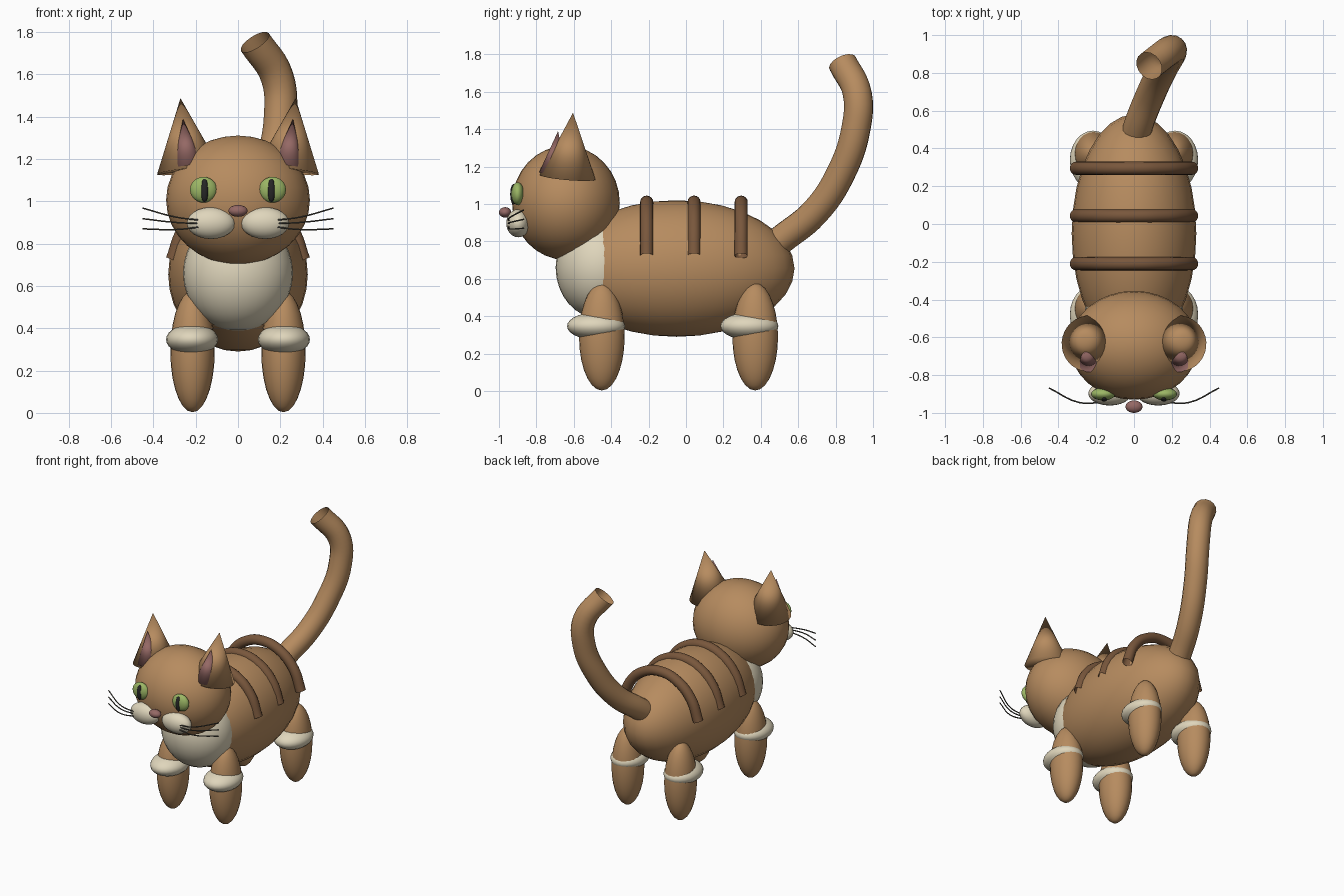
import bpy, math
from mathutils import Vector

if "Cube" in bpy.data.objects:
    bpy.data.objects.remove(bpy.data.objects["Cube"])


def material(name, rgb):
    m = bpy.data.materials.new(name)
    m.diffuse_color = (*rgb, 1)
    m.use_nodes = True
    m.node_tree.nodes["Principled BSDF"].inputs["Base Color"].default_value = m.diffuse_color
    return m


FUR = material("fur", (0.47, 0.26, 0.115))
CREAM = material("cream", (0.74, 0.67, 0.50))
DARK = material("dark_fur", (0.19, 0.095, 0.045))
PINK = material("pink", (0.30, 0.14, 0.13))
GREEN = material("green", (0.33, 0.47, 0.13))
BLACK = material("black", (0.02, 0.02, 0.02))
GREY = material("whisker_grey", (0.08, 0.075, 0.06))


def finish(name, mat):
    ob = bpy.context.object
    ob.name = name
    ob.data.materials.append(mat)
    bpy.ops.object.shade_smooth()
    return ob


def ball(name, loc, radii, mat, segments=32, rings=16):
    bpy.ops.mesh.primitive_uv_sphere_add(segments=segments, ring_count=rings, location=loc)
    bpy.context.object.scale = radii
    return finish(name, mat)


def cone(name, base, tip, radius, mat):
    base, tip = Vector(base), Vector(tip)
    axis = tip - base
    bpy.ops.mesh.primitive_cone_add(vertices=32, radius1=radius, radius2=0,
                                    depth=axis.length, location=(base + tip) / 2)
    bpy.context.object.rotation_euler = axis.to_track_quat('Z', 'Y').to_euler()
    return finish(name, mat)


def tube(name, points, radius, mat, resolution=6, bevel=6):
    cu = bpy.data.curves.new(name, 'CURVE')
    cu.dimensions = '3D'
    cu.bevel_depth, cu.bevel_resolution, cu.resolution_u = radius, bevel, resolution
    sp = cu.splines.new('BEZIER')
    sp.bezier_points.add(len(points) - 1)
    for bp, p in zip(sp.bezier_points, points):
        bp.co = p
        bp.handle_left_type = bp.handle_right_type = 'AUTO'
    ob = bpy.data.objects.new(name, cu)
    bpy.context.collection.objects.link(ob)
    bpy.ops.object.select_all(action='DESELECT')
    ob.select_set(True)
    bpy.context.view_layer.objects.active = ob
    bpy.ops.object.convert(target='MESH')
    return finish(name, mat)


# Torso, chest, head and nose
ball("body", (0, -0.05, 0.655), (0.33, 0.63, 0.365), FUR)
ball("chest", (0, -0.46, 0.66), (0.26, 0.237, 0.273), CREAM)
ball("head", (0, -0.642, 1.006), (0.34, 0.288, 0.305), FUR)
ball("nose", (0, -0.967, 0.955), (0.045, 0.033, 0.028), PINK, 24, 12)

for side, s in (("right", -1), ("left", 1)):
    # Ears lean out and back, with a pink cone in front
    cone(f"{side}_ear", (s * 0.234, -0.633, 1.144), (s * 0.272, -0.604, 1.488), 0.15, FUR)
    cone(f"{side}_inner_ear", (s * 0.235, -0.71, 1.163), (s * 0.26, -0.684, 1.39), 0.075, PINK)

    # Face
    ball(f"{side}_eye", (s * 0.163, -0.90, 1.055), (0.064, 0.034, 0.061), GREEN, 24, 12)
    ball(f"{side}_pupil", (s * 0.158, -0.922, 1.052), (0.019, 0.018, 0.055), BLACK, 16, 10)
    ball(f"{side}_muzzle", (s * 0.128, -0.897, 0.897), (0.114, 0.064, 0.075), CREAM, 24, 12)
    for i, (z0, z1, z2) in enumerate(((0.91, 0.925, 0.968), (0.895, 0.90, 0.918),
                                      (0.88, 0.867, 0.87))):
        tube(f"{side}_whisker_{i + 1}", [(s * 0.17, -0.945, z0), (s * 0.29, -0.945, z1),
             (s * 0.45, -0.868, z2)], 0.004, GREY, 5, 1)

    # Legs with cream bands
    for end, y in (("front", -0.45), ("back", 0.37)):
        ball(f"{end}_{side}_leg", (s * 0.215, y, 0.29), (0.105, 0.122, 0.287), FUR, 24, 14)
        ball(f"{end}_{side}_leg_band", (s * 0.217, y - 0.031, 0.347),
             (0.123, 0.155, 0.073), CREAM, 24, 14)

# Back stripes: three open arcs over the torso
for i, y in enumerate((-0.21, 0.043, 0.295)):
    arc = []
    for k in range(7):
        a = math.radians(-79 + 158 * k / 6)
        arc.append((0.313 * math.sin(a), y, 0.655 + 0.355 * math.cos(a)))
    tube(f"back_stripe_{i + 1}", arc, 0.035, DARK)

# Tail: open tube curling up and toward the middle
tube("tail", [(0, 0.42, 0.74), (0.02, 0.51, 0.81), (0.09, 0.69, 0.957), (0.155, 0.826, 1.16),
              (0.20, 0.908, 1.40), (0.185, 0.916, 1.588), (0.08, 0.837, 1.753)], 0.078, FUR)
